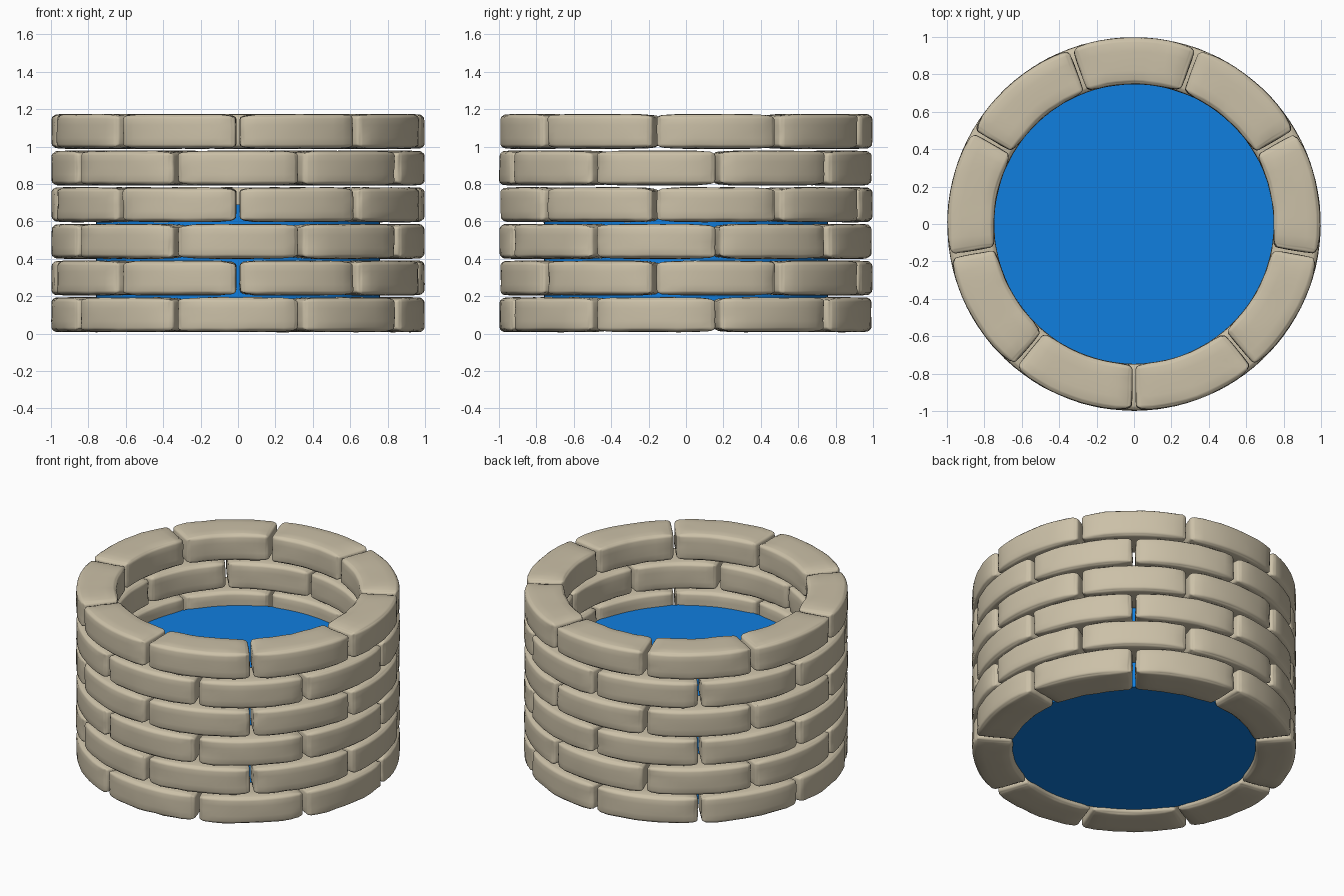
import bpy, bmesh, math
from mathutils import Vector, noise

if "Cube" in bpy.data.objects:
    bpy.data.objects.remove(bpy.data.objects["Cube"])

R_IN, R_OUT = 0.745, 1.0
COURSES, BRICKS = 6, 9
PITCH, HEIGHT = 0.196, 0.19
STEP = 2 * math.pi / BRICKS
R_MID = (R_IN + R_OUT) / 2
HALF = Vector((R_MID * STEP / 2 - 0.006, (R_OUT - R_IN) / 2, HEIGHT / 2))
ROUND = 0.026


def material(name, color):
    m = bpy.data.materials.new(name)
    m.diffuse_color = color
    m.use_nodes = True
    m.node_tree.nodes["Principled BSDF"].inputs["Base Color"].default_value = m.diffuse_color
    return m


stone = material("stone", (0.60, 0.53, 0.39, 1))
blue = material("water_blue", (0.005, 0.21, 0.74, 1))


# Straight rounded block with extra loops near its edges
def block_template():
    bm = bmesh.new()
    bmesh.ops.create_cube(bm, size=2)
    bmesh.ops.scale(bm, vec=HALF, verts=bm.verts)
    for axis, inner in ((0, 10), (1, 4), (2, 4)):
        h = HALF[axis]
        flat = h - ROUND
        cuts = [s * (h - ROUND * t) for s in (-1, 1) for t in (0.3, 0.65)]
        cuts += [-flat + 2 * flat * i / inner for i in range(inner + 1)]
        normal = Vector([float(a == axis) for a in range(3)])
        for c in cuts:
            bmesh.ops.bisect_plane(bm, geom=bm.verts[:] + bm.edges[:] + bm.faces[:],
                                   plane_co=normal * c, plane_no=normal)
    core = HALF - Vector((ROUND,) * 3)
    for v in bm.verts:
        c = Vector([max(-core[a], min(core[a], v.co[a])) for a in range(3)])
        v.co = c + (v.co - c).normalized() * ROUND if (v.co - c).length > 1e-6 else c
    mesh = bpy.data.meshes.new("block_template")
    bm.to_mesh(mesh)
    bm.free()
    return mesh


# Worn surface, then bend the block round the wall
def place(p, angle, z, seed):
    near = [abs(p[a]) / HALF[a] for a in range(3)]
    wear = sorted(near)[1] ** 6
    n = noise.noise(p * 11 + seed) * 0.5 + 0.5
    fine = noise.noise(p * 26 + seed * 2) * 0.5 + 0.5
    dent = 0.004 * n + wear * (0.010 * n + 0.010 * fine)
    end = near[0] ** 8
    q = Vector([p[a] * (1 - (dent * near[a] ** 4) / HALF[a]) for a in range(3)])
    q.z *= 1 - 0.05 * end
    q.y *= 1 - 0.05 * end
    t = angle + q.x / R_MID
    r = R_MID + q.y
    return Vector((r * math.cos(t), r * math.sin(t), z + q.z))


# Stone courses, staggered by half a block
template = block_template()
for row in range(COURSES):
    bm = bmesh.new()
    for k in range(BRICKS):
        start = len(bm.verts)
        bm.from_mesh(template)
        bm.verts.ensure_lookup_table()
        angle = -math.pi / 2 + STEP * (k + 0.5 * (row % 2))
        seed = Vector((row * 3.7, k * 5.3, row + k * 1.9))
        for v in bm.verts[start:]:
            v.co = place(v.co, angle, 0.101 + row * PITCH, seed)
    bmesh.ops.recalc_face_normals(bm, faces=bm.faces)
    mesh = bpy.data.meshes.new(f"stone_course_{row + 1}")
    bm.to_mesh(mesh)
    bm.free()
    mesh.materials.append(stone)
    mesh.shade_smooth()
    ob = bpy.data.objects.new(mesh.name, mesh)
    bpy.context.collection.objects.link(ob)
bpy.data.meshes.remove(template)

# Water filling the lower part of the well
Z0, Z1 = 0.04, 0.69
bpy.ops.mesh.primitive_cylinder_add(vertices=64, radius=0.76, depth=Z1 - Z0,
                                    location=(0, 0, (Z0 + Z1) / 2))
water = bpy.context.object
water.name = "water"
water.data.materials.append(blue)
bpy.ops.object.shade_smooth_by_angle(angle=math.radians(40))
